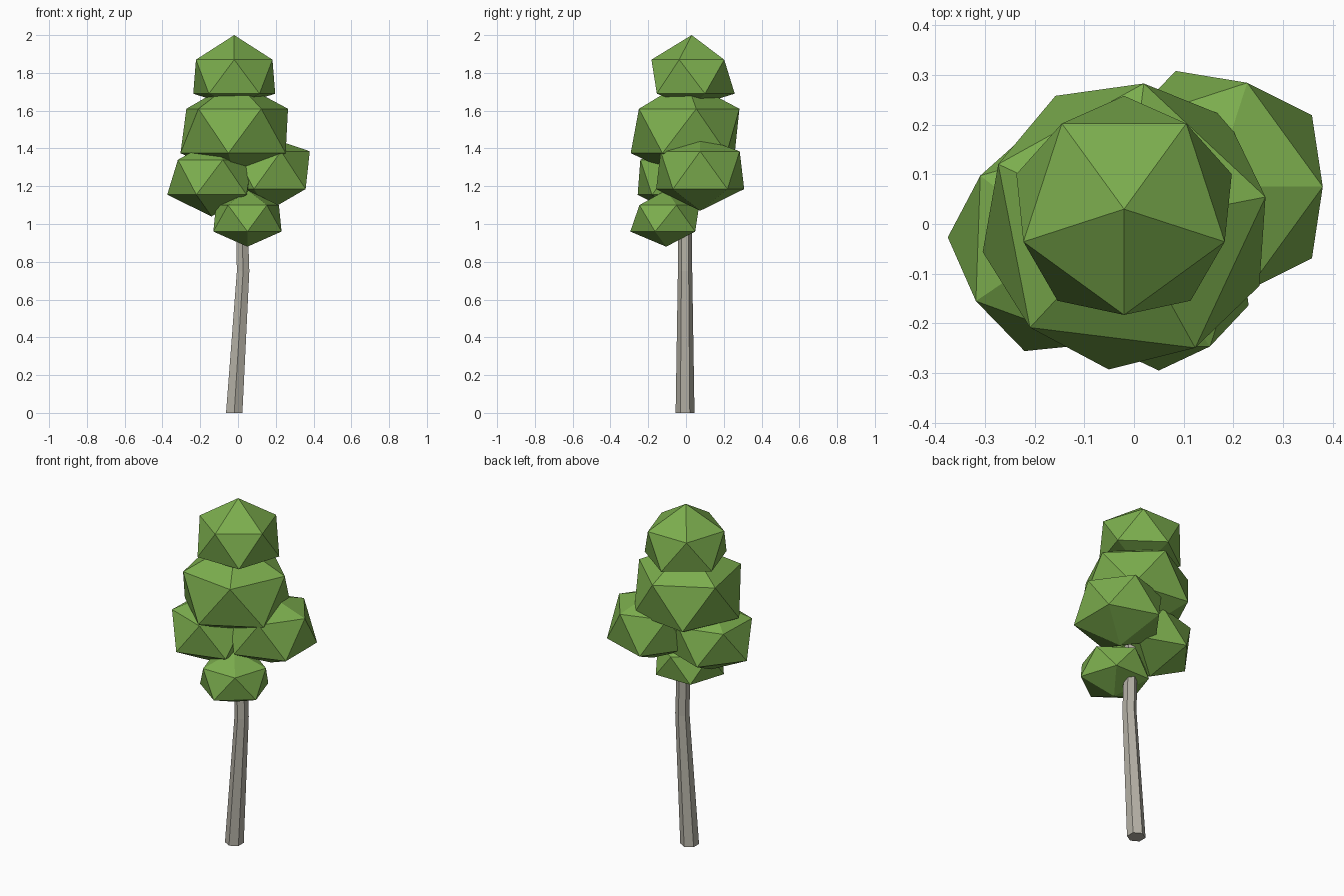
import bpy, bmesh
from math import sin, cos, radians

cube = bpy.data.objects.get("Cube")
if cube:
    bpy.data.objects.remove(cube)


def material(name, rgb):
    m = bpy.data.materials.new(name)
    m.use_nodes = True
    m.diffuse_color = (*rgb, 1)
    m.node_tree.nodes["Principled BSDF"].inputs["Base Color"].default_value = (*rgb, 1)
    return m


leaf_green = material("leaf_green", (0.20, 0.42, 0.075))
bark_grey = material("bark_grey", (0.46, 0.44, 0.38))


def ring(bm, x, y, z, radius, sides, turn):
    angles = [radians(turn + 360 * i / sides) for i in range(sides)]
    return [bm.verts.new((x + radius * cos(a), y + radius * sin(a), z)) for a in angles]


def finish(bm, name, mat):
    bmesh.ops.recalc_face_normals(bm, faces=bm.faces)
    mesh = bpy.data.meshes.new(name)
    bm.to_mesh(mesh)
    bm.free()
    mesh.materials.append(mat)
    bpy.context.collection.objects.link(bpy.data.objects.new(name, mesh))


def leaf_clump(name, x, y, heights, upper_r, lower_r, turn):
    """Flattened 20-sided ball: top, upper ring, lower ring, bottom."""
    top_z, upper_z, lower_z, bottom_z = heights
    bm = bmesh.new()
    top = bm.verts.new((x, y, top_z))
    bottom = bm.verts.new((x, y, bottom_z))
    up = ring(bm, x, y, upper_z, upper_r, 5, turn)
    low = ring(bm, x, y, lower_z, lower_r, 5, turn + 36)
    for i in range(5):
        j = (i + 1) % 5
        bm.faces.new((top, up[i], up[j]))
        bm.faces.new((up[i], low[i], up[j]))
        bm.faces.new((low[i], low[j], up[j]))
        bm.faces.new((bottom, low[j], low[i]))
    finish(bm, name, leaf_green)


# Foliage, from the crown down
leaf_clump("crown_clump", -0.02, 0.03, (2.0, 1.87, 1.69, 1.62), 0.213, 0.228, 54)
leaf_clump("middle_clump", -0.015, 0.0, (1.76, 1.61, 1.375, 1.24), 0.285, 0.295, 11)
leaf_clump("right_clump", -0.14, -0.035, (1.44, 1.34, 1.155, 1.04), 0.215, 0.235, 214)
leaf_clump("left_clump", 0.16, 0.075, (1.46, 1.385, 1.185, 1.07), 0.22, 0.245, 0)
leaf_clump("low_clump", 0.05, -0.105, (1.18, 1.10, 0.96, 0.88), 0.175, 0.19, 234)

# Bent six-sided trunk: x, y, z, radius of each section
sections = [(-0.02, -0.005, 0, 0.05), (0.027, -0.005, 0.75, 0.038), (0.015, -0.005, 1.2, 0.035)]
bm = bmesh.new()
rings = [ring(bm, x, y, z, r, 6, 30) for x, y, z, r in sections]
for a, b in zip(rings, rings[1:]):
    for i in range(6):
        j = (i + 1) % 6
        bm.faces.new((a[i], a[j], b[j], b[i]))
bm.faces.new(rings[0])
bm.faces.new(rings[-1])
finish(bm, "trunk", bark_grey)
